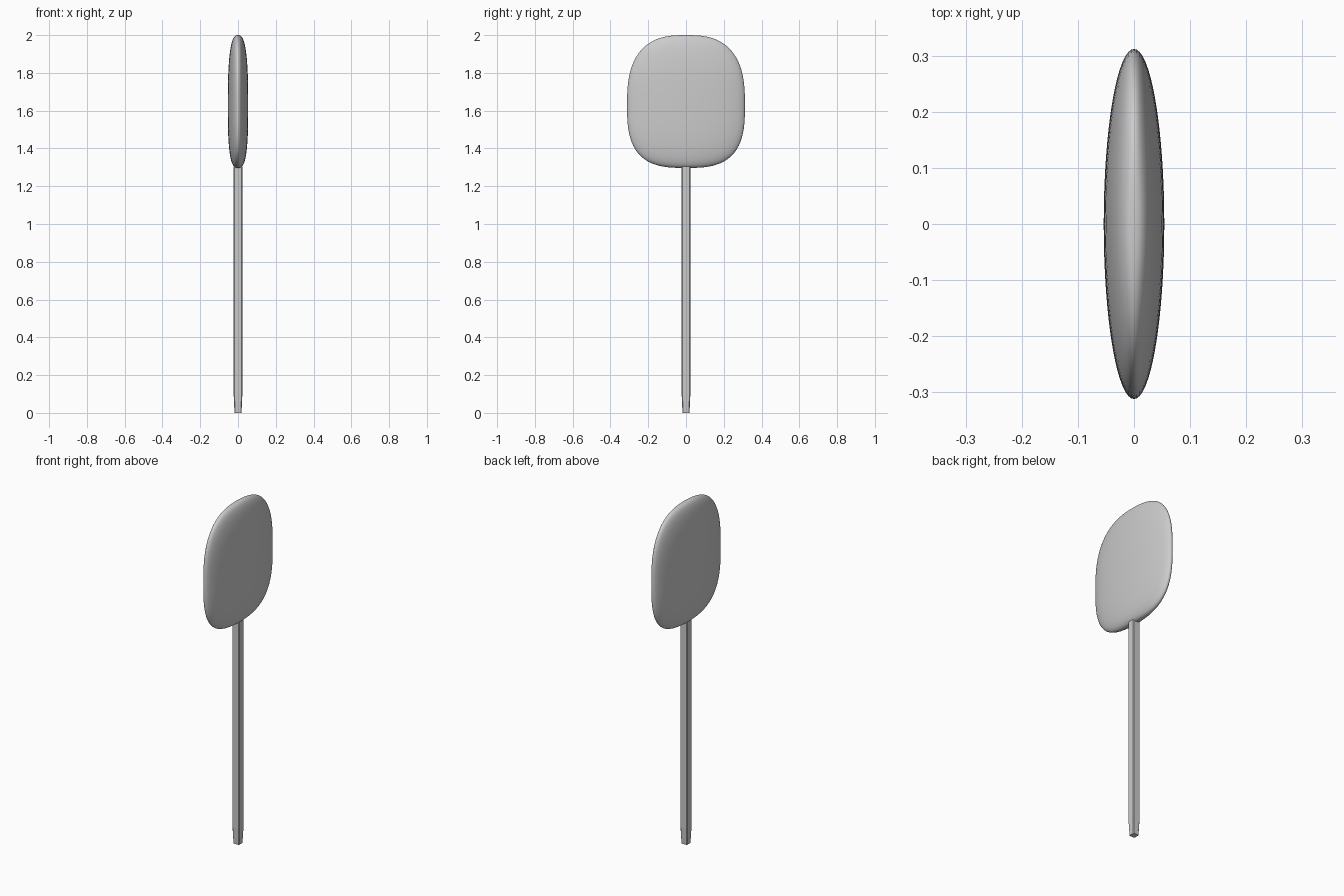
import bpy, bmesh, math

if "Cube" in bpy.data.objects:
    bpy.data.objects.remove(bpy.data.objects["Cube"])


def loft(name, rings):
    """Skin a list of vertex rings into a closed object."""
    bm = bmesh.new()
    loops = [[bm.verts.new(p) for p in ring] for ring in rings]
    for a, b in zip(loops, loops[1:]):
        n = len(a)
        for i in range(n):
            j = (i + 1) % n
            bm.faces.new((a[i], a[j], b[j], b[i]))
    bm.faces.new(loops[0][::-1])
    bm.faces.new(loops[-1])
    me = bpy.data.meshes.new(name)
    bm.to_mesh(me)
    bm.free()
    ob = bpy.data.objects.new(name, me)
    bpy.context.collection.objects.link(ob)
    return ob


# Paddle head: elliptical sections following a squarish outline
MID, TOP, BOTTOM = 1.63, 2.0, 1.297
STEPS, SIDES = 40, 64
rings = []
for k in range(STEPS + 1):
    a = (-0.5 + k / STEPS) * math.pi * 0.998
    n, h = (2.7, TOP - MID) if a >= 0 else (2.95, MID - BOTTOM)
    s = math.cos(a) ** (2 / n)
    z = MID + math.copysign(h * abs(math.sin(a)) ** (2 / n), a)
    rings.append([(0.054 * s * math.cos(t), 0.312 * s * math.sin(t), z)
                  for t in (2 * math.pi * i / SIDES for i in range(SIDES))])
head = loft("paddle_head", rings)
for p in head.data.polygons:
    p.use_smooth = True

# Handle: square bar with slightly eased corners and a tapered foot
rings = []
for z, r in [(0, 0.018), (0.04, 0.0205), (0.1, 0.023), (1.305, 0.023)]:
    c = r * 0.8
    rings.append([(r, -c, z), (r, c, z), (c, r, z), (-c, r, z),
                  (-r, c, z), (-r, -c, z), (-c, -r, z), (c, -r, z)])
loft("handle", rings)
